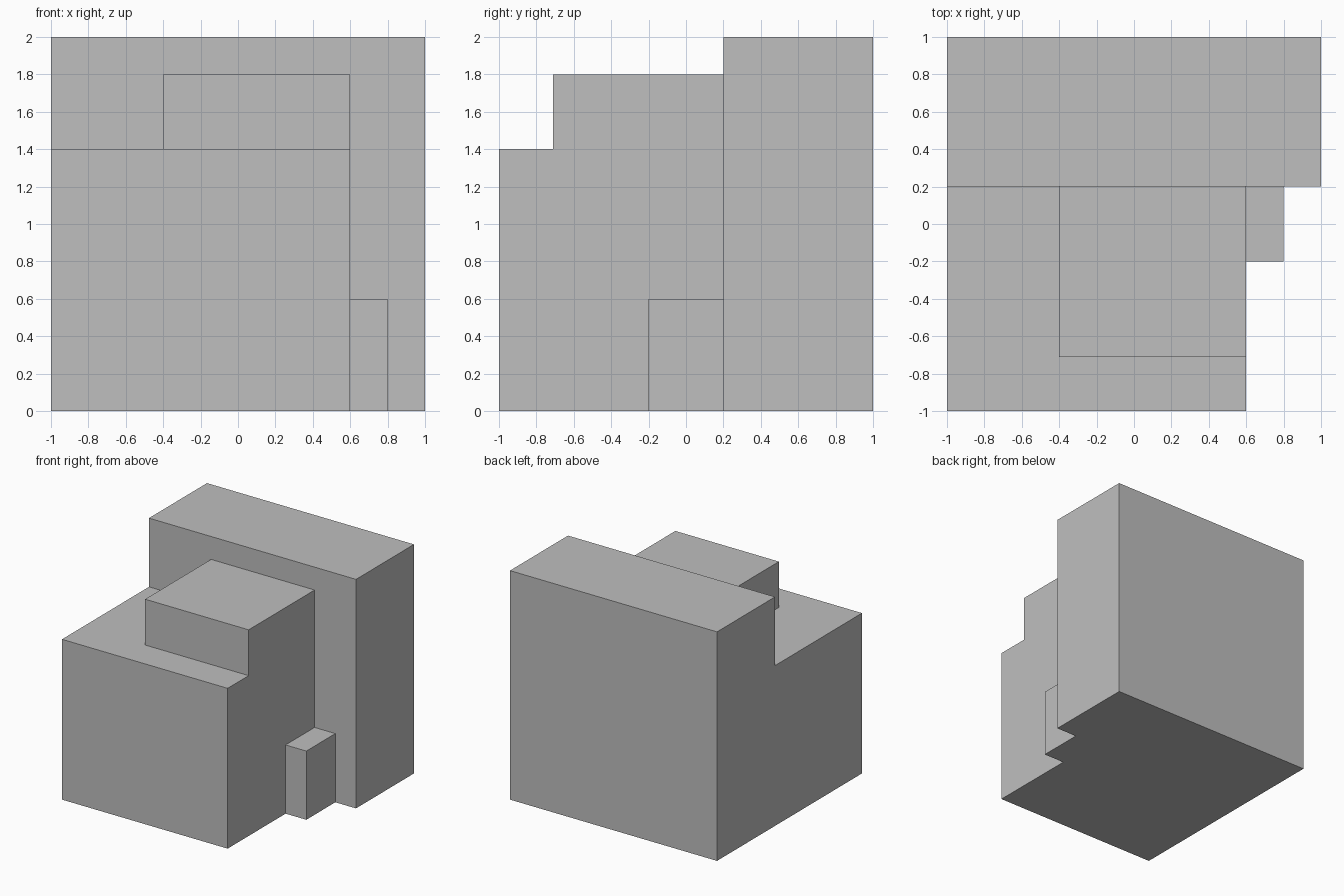
import bpy
import bmesh
from mathutils import Vector

cube = bpy.data.objects.get("Cube")
if cube:
    bpy.data.objects.remove(cube, do_unlink=True)

# Single plain grey
GREY = (0.52, 0.52, 0.52, 1)
grey = bpy.data.materials.new("plain grey")
grey.use_nodes = True
grey.diffuse_color = GREY
grey.node_tree.nodes["Principled BSDF"].inputs["Base Color"].default_value = GREY


def box(name, low, high):
    """Flat-faced block spanning two opposite corners."""
    low, high = Vector(low), Vector(high)
    bm = bmesh.new()
    bmesh.ops.create_cube(bm, size=1)
    bmesh.ops.scale(bm, vec=high - low, verts=bm.verts)
    bmesh.ops.translate(bm, vec=(low + high) / 2, verts=bm.verts)
    mesh = bpy.data.meshes.new(name)
    bm.to_mesh(mesh)
    bm.free()
    mesh.materials.append(grey)
    obj = bpy.data.objects.new(name, mesh)
    bpy.context.collection.objects.link(obj)
    return obj


# Tall slab across the back
box("back_block", (-1, 0.2, 0), (1, 1, 2))
# Lower block in front, flush with the slab on one side
box("front_block", (-1, -1, 0), (0.6, 0.2, 1.4))
# Raised block on the front block
box("upper_block", (-0.4, -0.71, 1.4), (0.6, 0.2, 1.8))
# Small block in the inner corner
box("corner_block", (0.6, -0.2, 0), (0.8, 0.2, 0.6))
